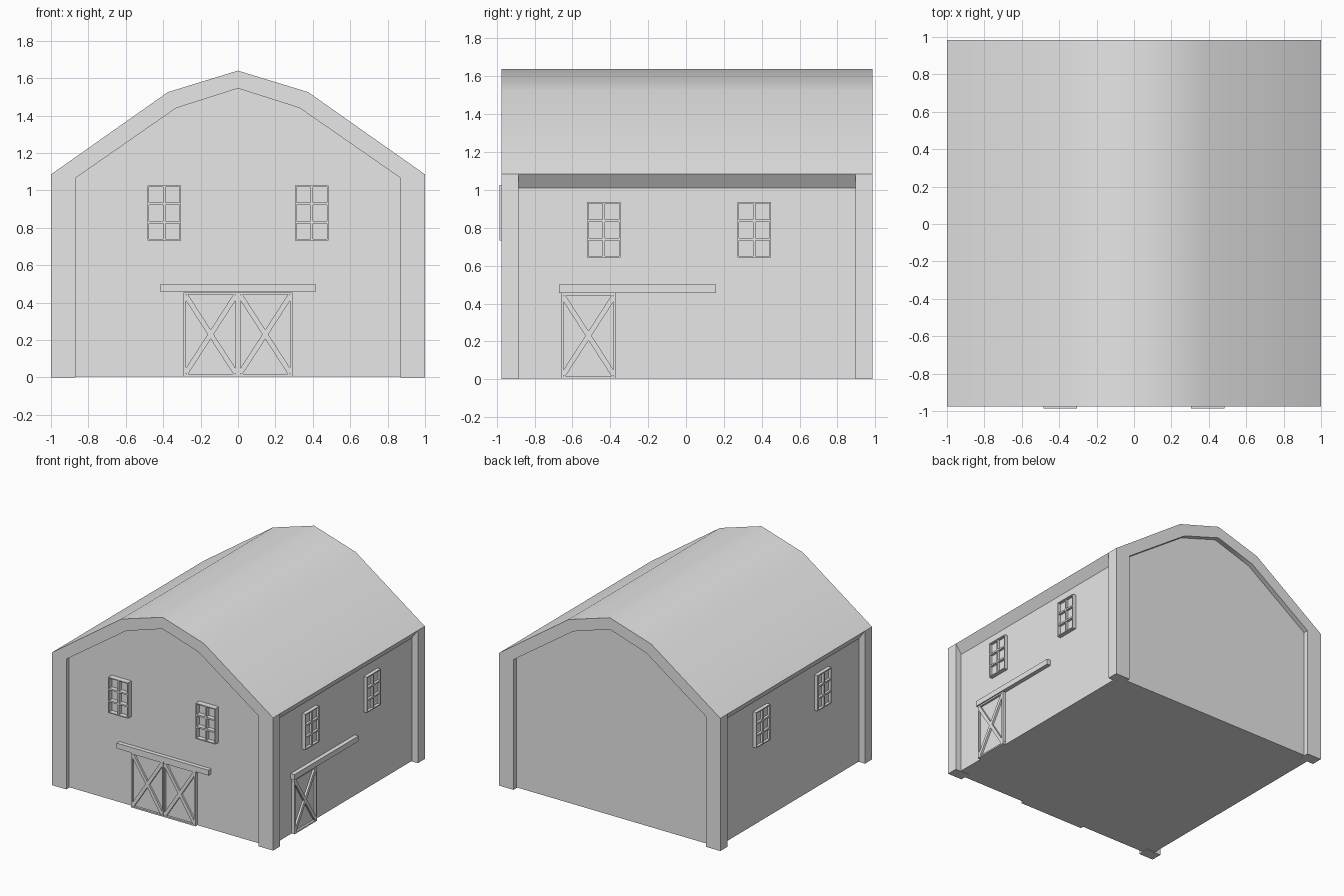
import bpy, bmesh, math
from mathutils import Matrix, Vector

cube = bpy.data.objects.get("Cube")
if cube:
    bpy.data.objects.remove(cube)

grey = bpy.data.materials.new("light_grey")
grey.use_nodes = True
grey.diffuse_color = (0.8, 0.8, 0.8, 1)
grey.node_tree.nodes["Principled BSDF"].inputs["Base Color"].default_value = (0.8, 0.8, 0.8, 1)


def finish(name, bm, matrix=Matrix()):
    bmesh.ops.remove_doubles(bm, verts=bm.verts, dist=0.0001)
    bmesh.ops.recalc_face_normals(bm, faces=bm.faces)
    mesh = bpy.data.meshes.new(name)
    bm.to_mesh(mesh)
    bm.free()
    mesh.materials.append(grey)
    obj = bpy.data.objects.new(name, mesh)
    obj.matrix_world = matrix
    bpy.context.collection.objects.link(obj)
    return obj


def face(bm, points, y):
    bm.faces.new([bm.verts.new((x, y, z)) for x, z in points])


def strip(bm, points, ya, yb):
    for (xa, za), (xb, zb) in zip(points, points[1:]):
        quad = [(xa, ya, za), (xb, ya, zb), (xb, yb, zb), (xa, yb, za)]
        bm.faces.new([bm.verts.new(p) for p in quad])


def mirrored(points):
    return points + [(-x, z) for x, z in reversed(points) if x != 0]


def flip(points):
    return [(-x, z) for x, z in points]


def bar(bm, u, z, width, height, depth, angle=0):
    # Block standing out from a wall, in wall coordinates (-y is outward)
    m = Matrix.Translation((u, -depth / 2, z)) @ Matrix.Rotation(angle, 4, 'Y')
    m = m @ Matrix.Diagonal((width, depth, height, 1))
    bmesh.ops.create_cube(bm, size=1, matrix=m)


# Roof with gable fascias and corner posts, one continuous shell
EAVE, SOFFIT = (1, 1.085), (0.947, 1.011)
POST_TOP = (0.87, 1.065)
outer = mirrored([EAVE, (0.375, 1.525), (0, 1.64)])
inner = mirrored([POST_TOP, (0.33, 1.44), (0, 1.545)])
y_front, y_back, post = -0.975, 0.985, 0.09
stations = [y_front, y_front + post, y_back - post, y_back]

bm = bmesh.new()
for ya, yb in zip(stations, stations[1:]):
    strip(bm, outer, ya, yb)
    strip(bm, inner, ya, yb)
for side in (list, flip):
    strip(bm, side([EAVE, SOFFIT, POST_TOP]), stations[1], stations[2])
    for ya, yb in (stations[:2], stations[2:]):
        strip(bm, side([POST_TOP, (0.87, 0), (1, 0), EAVE]), ya, yb)
    for y in stations[1:3]:
        face(bm, side([(1, 0), EAVE, SOFFIT, POST_TOP, (0.87, 0)]), y)
for y in (y_front, y_back):
    face(bm, [(1, 0)] + outer + [(-1, 0), (-0.87, 0)] + inner[::-1] + [(0.87, 0)], y)
roof = finish("roof_and_posts", bm)
bpy.context.view_layer.objects.active = roof
roof.select_set(True)
bpy.ops.object.shade_smooth_by_angle(angle=math.radians(40))
roof.select_set(False)

# Barn body tucked under the roof
WALL_X, WALL_FRONT, WALL_BACK = 0.947, -0.94, 0.945
body = mirrored([(WALL_X, 0.005), (WALL_X, 1.02), (0.34, 1.46), (0, 1.57)])
bm = bmesh.new()
strip(bm, body + body[:1], WALL_FRONT, WALL_BACK)
for y in (WALL_FRONT, WALL_BACK):
    face(bm, body, y)
finish("barn_walls", bm)

# Wall frames: local x runs along the wall, local -y points outward
front = Matrix.Translation((0, WALL_FRONT, 0))
right = Matrix.Translation((WALL_X, 0, 0)) @ Matrix.Rotation(math.pi / 2, 4, 'Z')
left = Matrix.Translation((-WALL_X, 0, 0)) @ Matrix.Rotation(-math.pi / 2, 4, 'Z')


def window(name, wall, u, z, depth):
    w, h, frame, muntin = 0.178, 0.292, 0.008, 0.013
    bm = bmesh.new()
    for s in (-1, 1):
        bar(bm, u + s * (w - frame) / 2, z, frame, h, depth)
        bar(bm, u, z + s * (h - frame) / 2, w, frame, depth)
        bar(bm, u, z + s * h / 6, w - frame, muntin, depth - 0.002)
    bar(bm, u, z, muntin, h - frame, depth - 0.003)
    bar(bm, u, z, w - frame, h - frame, 0.008)
    finish(name, bm, wall)


def door(name, wall, u):
    w, h, z, frame, depth = 0.29, 0.45, 0.23, 0.012, 0.026
    angle, diagonal = math.atan2(h, w), math.hypot(w, h) - 0.04
    bm = bmesh.new()
    for s in (-1, 1):
        bar(bm, u + s * (w - frame) / 2, z, frame, h, depth)
        bar(bm, u, z + s * (h - frame) / 2, w, frame, depth)
        bar(bm, u, z, diagonal, 0.027, depth - 0.001, s * angle)
    bar(bm, u, z, w - frame, h - frame, 0.009)
    finish(name, bm, wall)


def rail(name, wall, u):
    bm = bmesh.new()
    bar(bm, u, 0.478, 0.83, 0.044, 0.034)
    finish(name, bm, wall)


# Windows
for s, label in ((-1, "a"), (1, "b")):
    window("front_window_" + label, front, s * 0.395, 0.879, 0.046)
    window("left_window_" + label, left, s * 0.395, 0.789, 0.03)
window("right_window_a", right, -0.434, 0.789, 0.03)
window("right_window_b", right, 0.361, 0.789, 0.03)

# Sliding doors and their rails
door("front_door_a", front, -0.146)
door("front_door_b", front, 0.146)
rail("front_door_rail", front, 0)
door("side_door", right, -0.515)
rail("side_door_rail", right, -0.257)
